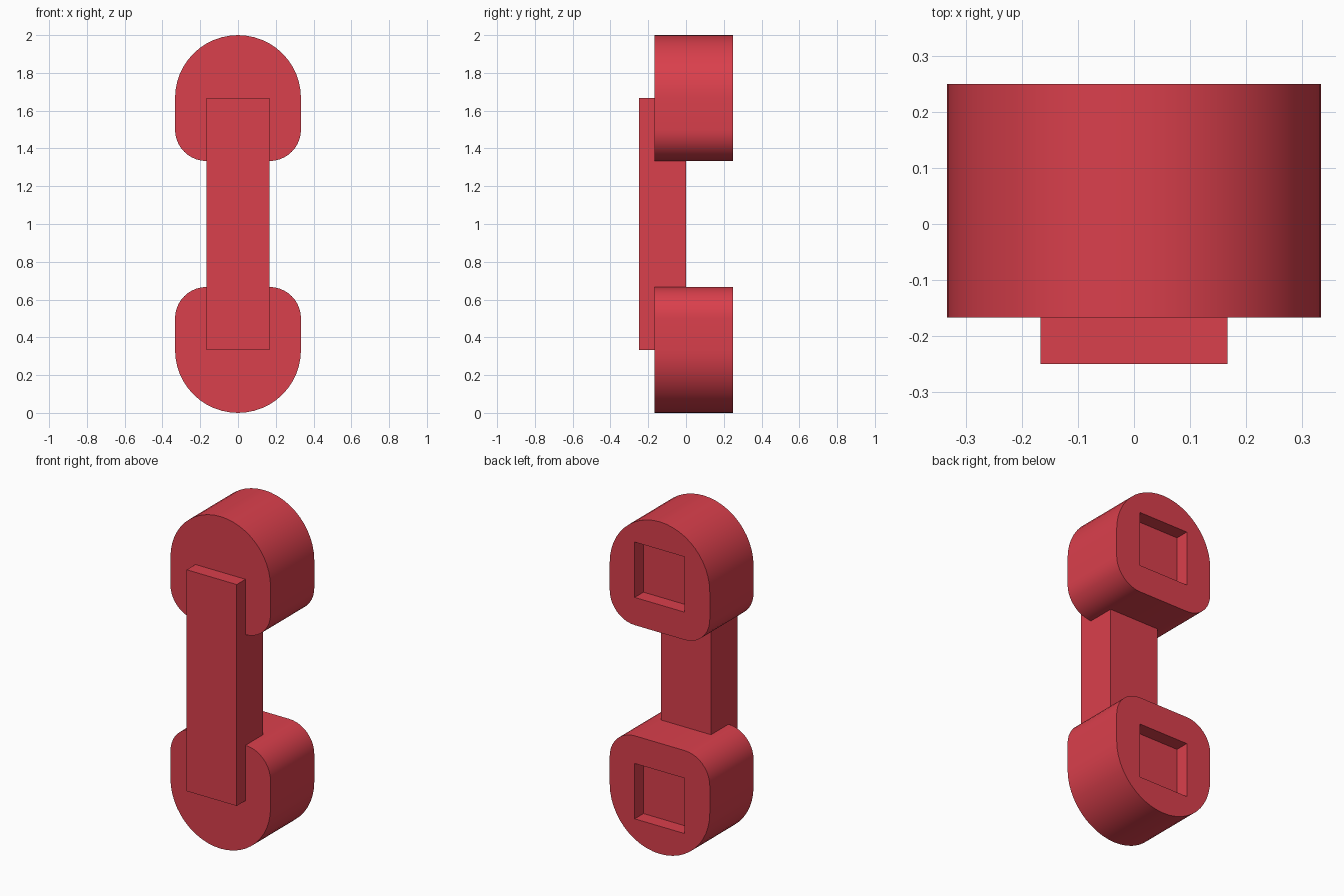
import bpy, bmesh, math

if "Cube" in bpy.data.objects:
    bpy.data.objects.remove(bpy.data.objects["Cube"])

red = bpy.data.materials.new("red")
red.diffuse_color = (0.70, 0.05, 0.072, 1)
red.use_nodes = True
red.node_tree.nodes["Principled BSDF"].inputs["Base Color"].default_value = red.diffuse_color
T = 1 / 3   # lobe radius
S = 1 / 6   # half bar width, inner corner radius


def finish(name, bm, z=0.0):
    bmesh.ops.recalc_face_normals(bm, faces=bm.faces)
    me = bpy.data.meshes.new(name)
    bm.to_mesh(me)
    bm.free()
    me.materials.append(red)
    ob = bpy.data.objects.new(name, me)
    ob.location.z = z
    bpy.context.collection.objects.link(ob)
    return ob


def box(name, x, y0, y1, z0, z1):
    bm = bmesh.new()
    bmesh.ops.create_cube(bm, size=1)
    for v in bm.verts:
        v.co = (v.co.x * 2 * x,
                y1 if v.co.y > 0 else y0,
                z1 if v.co.z > 0 else z0)
    return finish(name, bm)


def arc(cx, cz, r, a0, a1, n):
    for i in range(n + 1):
        a = math.radians(a0 + (a1 - a0) * i / n)
        yield cx + r * math.cos(a), cz + r * math.sin(a)


# End lobes: half-round outside, rounded corners inside, mirrored about z = 1
profile = [*arc(0, 2 - T, T, 0, 180, 24),
           *arc(-S, 1.5, S, 180, 270, 10),
           *arc(S, 1.5, S, 270, 360, 10)]
bm = bmesh.new()
face = bm.faces.new([bm.verts.new((x, -S, z - 1)) for x, z in profile])
out = bmesh.ops.extrude_face_region(bm, geom=[face], use_keep_orig=True)
for v in out["geom"]:
    if isinstance(v, bmesh.types.BMVert):
        v.co.y = 0.25
lobes = finish("end_lobes", bm, z=1.0)

bpy.context.view_layer.objects.active = lobes
lobes.select_set(True)
bpy.ops.object.shade_smooth_by_angle(angle=math.radians(35))

# Square pocket in the back of each lobe
cutter = box("pocket_cutter", S, S, 0.4, 1.5, 1.5 + T)
cutter.hide_render = True
cutter.hide_set(True)
cut = lobes.modifiers.new("pocket", "BOOLEAN")
cut.operation = "DIFFERENCE"
cut.solver = "EXACT"
cut.object = cutter
mirror = lobes.modifiers.new("mirror", "MIRROR")
mirror.use_axis = (False, False, True)
mirror.use_mirror_merge = False

# Connecting bar across the front
box("connecting_bar", S, -0.25, 0.0, T, 2 - T)
